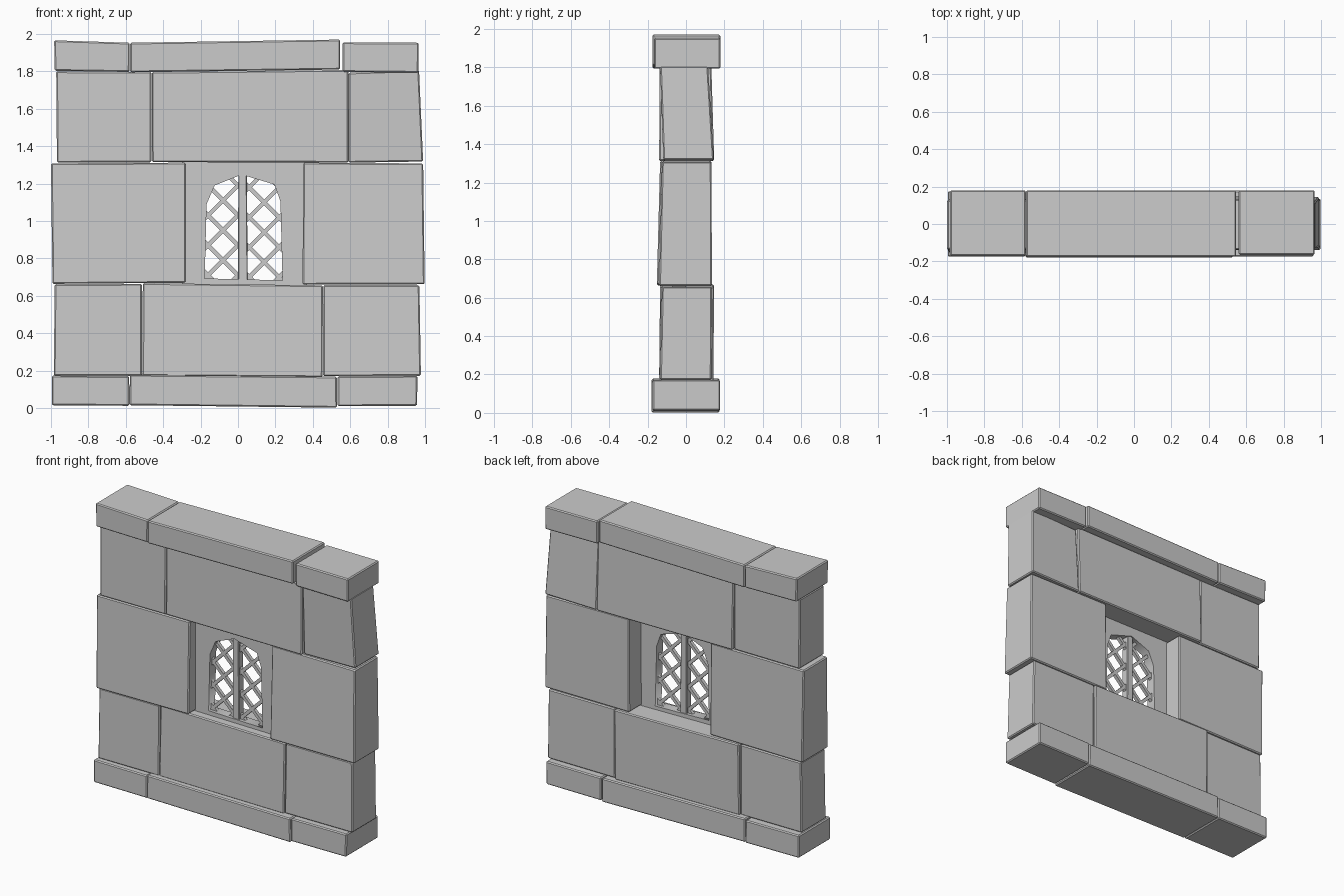
import bpy, bmesh, math
from mathutils import Matrix

if "Cube" in bpy.data.objects:
    bpy.data.objects.remove(bpy.data.objects["Cube"])


def add_mesh(name, bm):
    bmesh.ops.recalc_face_normals(bm, faces=bm.faces)
    me = bpy.data.meshes.new(name)
    bm.to_mesh(me)
    bm.free()
    ob = bpy.data.objects.new(name, me)
    bpy.context.collection.objects.link(ob)
    return ob


# Slightly crooked stone: corners (x, z) run bottom left, bottom right,
# top right, top left; front and back give y at the bottom and top
def stone(name, corners, front, back, bevel=0.007):
    bm = bmesh.new()
    rings = []
    for y0, y1 in (front, back):
        rings.append([bm.verts.new((x, y0 if i < 2 else y1, z))
                      for i, (x, z) in enumerate(corners)])
    f, b = rings
    bm.faces.new(f)
    bm.faces.new(b[::-1])
    for i in range(4):
        j = (i + 1) % 4
        bm.faces.new((f[i], b[i], b[j], f[j]))
    ob = add_mesh(name, bm)
    mod = ob.modifiers.new("worn_edges", 'BEVEL')
    mod.width = bevel
    mod.segments = 1
    return ob


# Base course
stone("base_left", [(-.995, .015), (-.58, .012), (-.582, .17), (-.995, .173)], (-.175, -.175), (.175, .175))
stone("base_middle", [(-.58, .015), (.53, .002), (.528, .168), (-.578, .178)], (-.18, -.18), (.175, .175))
stone("base_right", [(.532, .01), (.957, .012), (.96, .172), (.532, .17)], (-.175, -.175), (.178, .178))

# Lower wall course
stone("lower_left", [(-.985, .172), (-.513, .172), (-.513, .664), (-.98, .662)], (-.14, -.135), (.13, .13))
stone("lower_middle", [(-.512, .172), (.452, .165), (.454, .656), (-.509, .668)], (-.14, -.13), (.142, .147))
stone("lower_right", [(.455, .17), (.978, .172), (.97, .657), (.456, .657)], (-.135, -.125), (.133, .135))

# Window course
stone("window_course_left", [(-.992, .664), (-.278, .67), (-.279, 1.312), (-1.0, 1.308)], (-.152, -.135), (.133, .128))
stone("window_course_right", [(.345, .66), (.998, .662), (.99, 1.308), (.349, 1.312)], (-.14, -.125), (.135, .133))

# Upper wall course
stone("upper_left", [(-.968, 1.312), (-.463, 1.314), (-.463, 1.797), (-.972, 1.8)], (-.14, -.135), (.13, .13))
stone("upper_middle", [(-.46, 1.315), (.59, 1.312), (.59, 1.808), (-.461, 1.797)], (-.14, -.137), (.147, .132))
stone("upper_right", [(.592, 1.312), (.99, 1.318), (.968, 1.806), (.592, 1.793)], (-.118, -.135), (.145, .115))

# Coping course
stone("coping_left", [(-.98, 1.803), (-.58, 1.797), (-.579, 1.953), (-.983, 1.966)], (-.17, -.17), (.18, .18))
stone("coping_middle", [(-.577, 1.795), (.546, 1.81), (.546, 1.97), (-.577, 1.953)], (-.175, -.175), (.18, .18))
stone("coping_right", [(.56, 1.797), (.965, 1.793), (.966, 1.953), (.56, 1.955)], (-.165, -.165), (.18, .18))

# Recessed window panel with a pointed opening
PANEL_Y = -0.035
outer = [(-.3, .65), (.37, .65), (.37, 1.325), (-.3, 1.325)]
opening = [(-.178, .693), (-.168, 1.09), (-.125, 1.19), (.02, 1.248),
           (.195, 1.195), (.227, 1.105), (.238, .683)]
cu = bpy.data.curves.new("window_panel", 'CURVE')
cu.dimensions = '2D'
cu.fill_mode = 'BOTH'
cu.extrude = 0.035
for loop in (outer, opening):
    sp = cu.splines.new('POLY')
    sp.points.add(len(loop) - 1)
    for p, (x, z) in zip(sp.points, loop):
        p.co = (x, z, 0, 1)
    sp.use_cyclic_u = True
panel = bpy.data.objects.new("window_panel", cu)
bpy.context.collection.objects.link(panel)
panel.location.y = PANEL_Y
panel.rotation_euler.x = math.pi / 2
bpy.context.view_layer.objects.active = panel
panel.select_set(True)
bpy.ops.object.convert(target='MESH')

# Central mullion
stone("mullion", [(0, .67), (.052, .67), (.047, 1.27), (.002, 1.27)], (-.062, -.062), (-.008, -.008), .004)


# Diagonal lattice bars, one set per pane
def lattice(name, x0, x1, xc, zc):
    bm = bmesh.new()
    for k in range(-1, 5):
        for s in (1, -1):
            z0 = zc + k * 0.16
            ta, tb = sorted((s * (.675 - z0), s * (1.265 - z0)))
            a, b = max(x0 - xc, ta), min(x1 - xc, tb)
            if b - a < 0.02:
                continue
            m = (a + b) / 2
            mat = (Matrix.Translation((xc + m, PANEL_Y, z0 + s * m))
                   @ Matrix.Rotation(-s * math.pi / 4, 4, 'Y')
                   @ Matrix.Diagonal(((b - a) * math.sqrt(2), .024, .022, 1)))
            bmesh.ops.create_cube(bm, size=1, matrix=mat)
    return add_mesh(name, bm)


lattice("lattice_left", -.2, .02, -.08, .79)
lattice("lattice_right", .03, .25, .14, .78)
